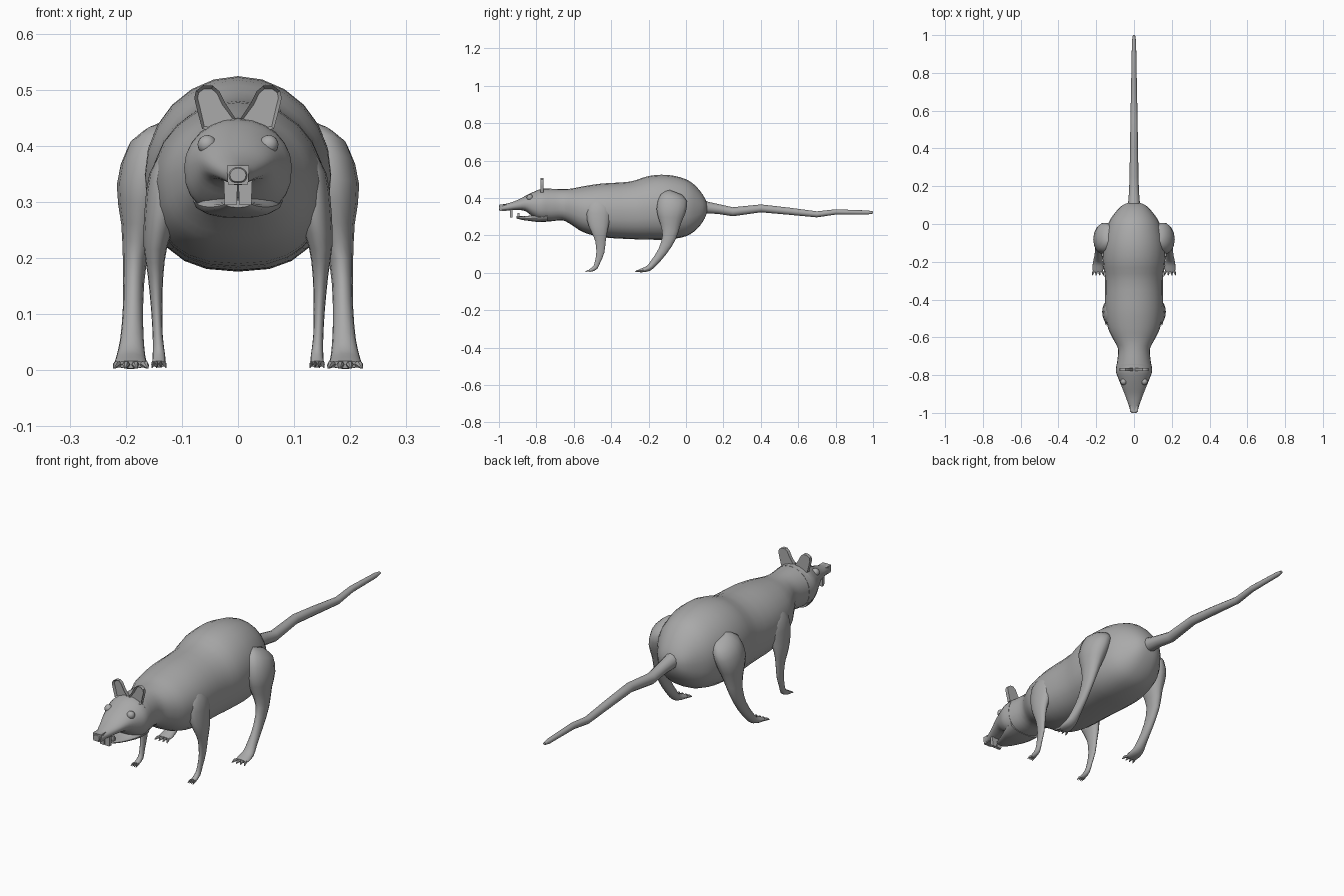
import bpy, bmesh
from math import sin, cos, pi, copysign
from mathutils import Vector, Matrix

if "Cube" in bpy.data.objects:
    bpy.data.objects.remove(bpy.data.objects["Cube"])

fur = bpy.data.materials.new("grey fur")
fur.use_nodes = True
GREY = (0.4, 0.4, 0.4, 1)
fur.diffuse_color = GREY
fur.node_tree.nodes["Principled BSDF"].inputs["Base Color"].default_value = GREY


def finish(bm, name, angle=50):
    bmesh.ops.recalc_face_normals(bm, faces=bm.faces)
    mesh = bpy.data.meshes.new(name)
    bm.to_mesh(mesh)
    bm.free()
    mesh.materials.append(fur)
    ob = bpy.data.objects.new(name, mesh)
    bpy.context.collection.objects.link(ob)
    bpy.ops.object.select_all(action='DESELECT')
    ob.select_set(True)
    bpy.context.view_layer.objects.active = ob
    if angle:
        bpy.ops.object.shade_smooth_by_angle(angle=angle * pi / 180)
    return ob


def smooth_rows(rows, steps):
    """Catmull-Rom interpolation of section rows."""
    rows = [Vector(r) for r in rows]
    out = []
    for i in range(len(rows) - 1):
        a, b = rows[max(i - 1, 0)], rows[i]
        c, d = rows[i + 1], rows[min(i + 2, len(rows) - 1)]
        for k in range(steps):
            t = k / steps
            out.append(0.5 * (2 * b + (c - a) * t + (2 * a - 5 * b + 4 * c - d) * t * t
                              + (3 * b - a - 3 * c + d) * t ** 3))
    return out + [rows[-1]]


def loft(bm, rows, sides=16, upright=False, low=1.0):
    """Skin rings given as (x, y, z, half width, half depth)."""
    rings = []
    for i, r in enumerate(rows):
        a, b = rows[max(i - 1, 0)], rows[min(i + 1, len(rows) - 1)]
        along = Vector((0, b[1] - a[1], b[2] - a[2])).normalized()
        up = Vector((0, 0, 1)) if upright else Vector((1, 0, 0)).cross(along)
        ring = []
        for k in range(sides):
            c, s = cos(2 * pi * k / sides), sin(2 * pi * k / sides)
            if s < 0:
                c, s = (copysign(abs(v) ** low, v) for v in (c, s))
            ring.append(bm.verts.new(Vector((r[0] + r[3] * c, r[1], r[2])) + up * r[4] * s))
        rings.append(ring)
    for p, q in zip(rings, rings[1:]):
        for k in range(sides):
            n = (k + 1) % sides
            bm.faces.new((p[k], p[n], q[n], q[k]))
    bm.faces.new(rings[0])
    bm.faces.new(rings[-1])


def profile_loft(name, table, low=1.0, steps=3, sides=24):
    """Loft along y from (y, bottom, top, half width)."""
    bm = bmesh.new()
    rows = [(0, y, (b + t) / 2, w, (t - b) / 2) for y, b, t, w in table]
    loft(bm, smooth_rows(rows, steps), sides, True, low)
    return finish(bm, name)


# Torso, from rump to neck
profile_loft("body", [
    (.115, .335, .36, .02), (.1, .29, .40, .06), (.06, .235, .455, .1), (0, .195, .50, .138),
    (-.1, .177, .523, .163), (-.2, .177, .517, .165), (-.3, .18, .487, .153),
    (-.45, .19, .477, .153), (-.55, .217, .462, .138), (-.61, .255, .45, .11),
    (-.66, .28, .447, .085), (-.72, .275, .449, .088), (-.765, .275, .45, .095)], .8)

# Skull and snout, then the open lower jaw
profile_loft("head", [
    (-.74, .275, .45, .092), (-.78, .278, .446, .096), (-.82, .30, .43, .082),
    (-.86, .33, .41, .066), (-.91, .335, .385, .046), (-.96, .332, .369, .028),
    (-.985, .33, .365, .021), (-1, .336, .36, .014)], .8)
profile_loft("lower_jaw", [
    (-.74, .273, .33, .08), (-.79, .271, .318, .07), (-.83, .276, .306, .055),
    (-.875, .282, .302, .036), (-.905, .29, .303, .022)], .9, 2, 16)


def box(name, centre, size, taper=1):
    bm = bmesh.new()
    bmesh.ops.create_cube(bm, size=1)
    for v in bm.verts:
        k = taper if v.co.z < 0 else 1
        v.co = Vector((v.co.x * size[0] * k, v.co.y * size[1], v.co.z * size[2])) + Vector(centre)
    return finish(bm, name, 0)


box("nose", (0, -.978, .348), (.04, .036, .034), .9)

for side, label in ((1, "left"), (-1, "right")):
    # Incisors
    box(label + "_upper_incisor", (side * .013, -.935, .316), (.025, .014, .044), .85)
    box(label + "_lower_incisor", (side * .009, -.895, .308), (.014, .01, .022), 1.2)

    # Eye
    bm = bmesh.new()
    bmesh.ops.create_uvsphere(bm, u_segments=16, v_segments=10, radius=.017,
                              matrix=Matrix.Translation((side * .055, -.835, .402)))
    finish(bm, label + "_eye")

    # Ear: upright plate with a sunken front
    bm = bmesh.new()
    outline = [(.004, .448), (.022, .475), (.033, .497), (.045, .507), (.062, .507),
               (.075, .498), (.078, .485), (.072, .46), (.064, .43), (.03, .425)]
    face = bm.faces.new([bm.verts.new((side * x, -.763, z)) for x, z in outline])
    ext = bmesh.ops.extrude_face_region(bm, geom=[face])
    front = [g for g in ext["geom"] if isinstance(g, bmesh.types.BMFace)]
    bmesh.ops.translate(bm, vec=(0, -.016, 0),
                        verts=[g for g in ext["geom"] if isinstance(g, bmesh.types.BMVert)])
    bm.normal_update()
    bmesh.ops.inset_region(bm, faces=front, thickness=.006)
    bmesh.ops.translate(bm, vec=(0, .01, 0), verts=front[0].verts)
    finish(bm, label + "_ear", 30)

    # Legs: sections from hip or shoulder down to the foot
    legs = {
        "hind": [(.13, -.055, .43, .02, .035), (.15, -.065, .40, .045, .075),
                 (.166, -.08, .33, .05, .08), (.174, -.083, .26, .034, .056),
                 (.184, -.09, .19, .021, .038), (.187, -.125, .115, .018, .026),
                 (.189, -.17, .055, .021, .02), (.191, -.2, .024, .026, .016),
                 (.191, -.235, .013, .029, .011), (.191, -.252, .01, .026, .007)],
        "front": [(.115, -.46, .39, .02, .04), (.128, -.465, .35, .03, .065),
                  (.137, -.468, .28, .03, .062), (.147, -.462, .22, .021, .044),
                  (.147, -.457, .17, .014, .029), (.145, -.458, .11, .010, .022),
                  (.143, -.472, .06, .009, .015), (.141, -.485, .028, .011, .013),
                  (.141, -.508, .014, .012, .009), (.141, -.518, .011, .011, .006)]}
    for kind, rows in legs.items():
        bm = bmesh.new()
        loft(bm, smooth_rows([(r[0] * side, *r[1:]) for r in rows], 2), 14)
        # Clawed toes fanned across the foot
        x, y, z, w, h = rows[-1]
        for k in range(4):
            f = (k - 1.5) / 1.5
            toe = [(side * (x + f * w * s), y + dy, z + dz, w * .24 * t, h * .9 * t)
                   for s, dy, dz, t in ((.75, .008, 0, 1), (1, -.008, 0, 1), (1.15, -.02, -.006, .3))]
            loft(bm, toe, 6)
        finish(bm, f"{label}_{kind}_leg")

# Tail with gentle kinks
bm = bmesh.new()
loft(bm, [(0, y, z, r, r) for y, z, r in (
    (.07, .36, .036), (.115, .348, .031), (.175, .34, .026), (.25, .326, .024), (.4, .344, .021),
    (.55, .329, .019), (.7, .312, .016), (.8, .325, .014), (.97, .322, .011), (1, .322, .006))], 12)
finish(bm, "tail")
